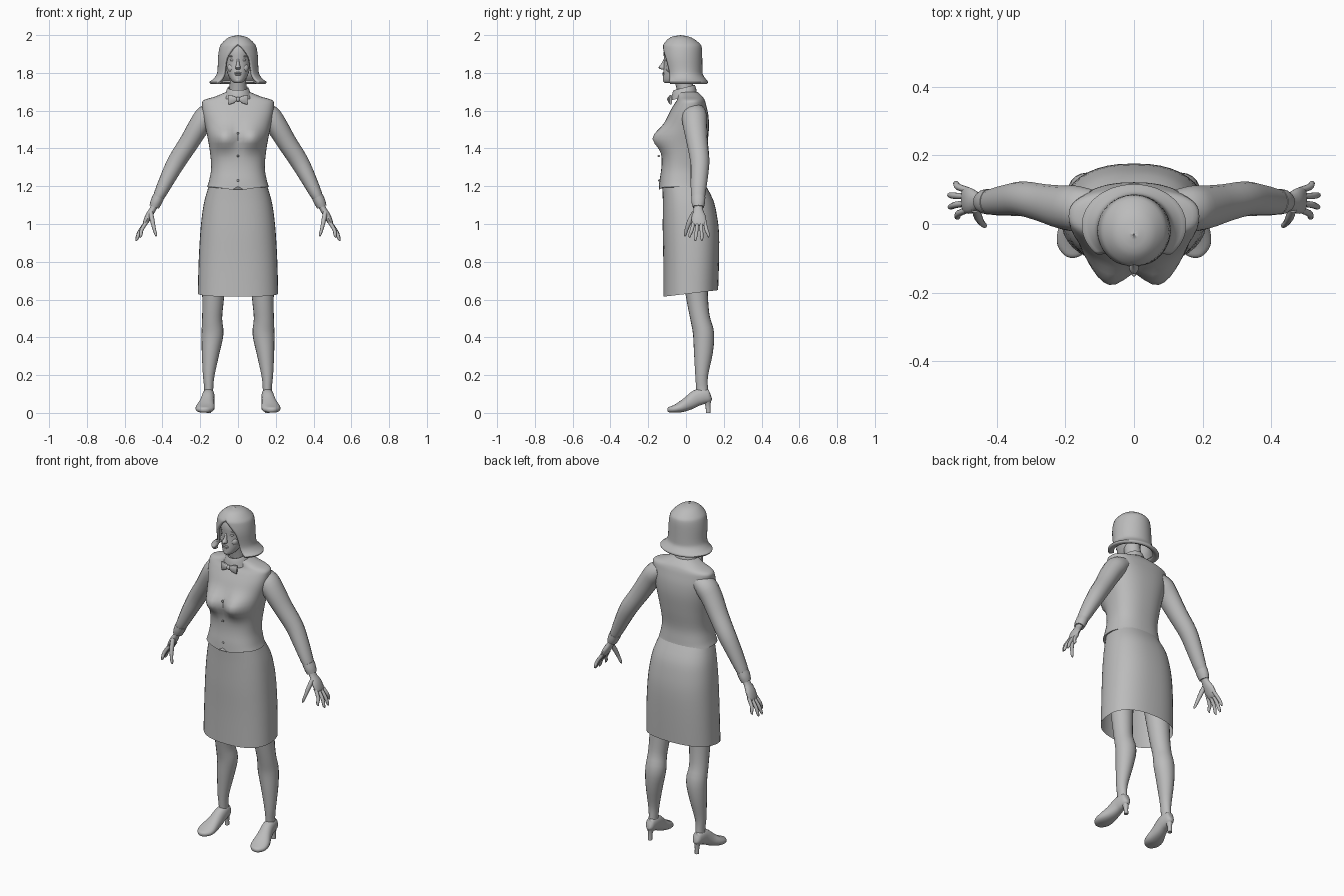
import bpy, bmesh, math
from mathutils import Vector

grey = bpy.data.materials.new("grey")
grey.diffuse_color = (0.5, 0.5, 0.5, 1)


def finish(name, bm):
    bmesh.ops.remove_doubles(bm, verts=bm.verts, dist=0.0002)
    bmesh.ops.recalc_face_normals(bm, faces=bm.faces)
    me = bpy.data.meshes.new(name)
    bm.to_mesh(me)
    bm.free()
    me.materials.append(grey)
    ob = bpy.data.objects.new(name, me)
    bpy.context.collection.objects.link(ob)
    return ob


def spline(pts, sub):
    """Smooth curve through tuples of any length."""
    out = []
    for i in range(len(pts) - 1):
        a, b = pts[max(i - 1, 0)], pts[i]
        c, d = pts[i + 1], pts[min(i + 2, len(pts) - 1)]
        for k in range(sub):
            t = k / sub
            out.append([q + 0.5 * t * (r - p + t * (2 * p - 5 * q + 4 * r - s + t * (3 * (q - r) + s - p)))
                        for p, q, r, s in zip(a, b, c, d)])
    return out + [list(pts[-1])]


def tube(name, pts, ref=(0, 1, 0), flat=False, sides=16, n=2.0, sub=3, caps=True, side=1, deform=None):
    """Loft of ovals; each point is x, y, z, half width, half depth along ref."""
    rows, rings, bm = spline(pts, sub), [], bmesh.new()
    ref = Vector(ref)
    for i, row in enumerate(rows):
        c = Vector(row[:3])
        if flat:
            u, v = Vector((1, 0, 0)), ref
        else:
            t = (Vector(rows[min(i + 1, len(rows) - 1)][:3]) - Vector(rows[max(i - 1, 0)][:3])).normalized()
            v = (ref - t * ref.dot(t)).normalized()
            u = t.cross(v)
        ring = []
        for k in range(sides):
            a = 2 * math.pi * k / sides
            ca, sa = math.cos(a), math.sin(a)
            p = c + u * math.copysign(abs(ca) ** (2 / n), ca) * row[3] \
                  + v * math.copysign(abs(sa) ** (2 / n), sa) * row[4]
            if deform:
                deform(p)
            p.x *= side
            ring.append(bm.verts.new(p))
        rings.append(ring)
    for r0, r1 in zip(rings, rings[1:]):
        for k in range(sides):
            j = (k + 1) % sides
            bm.faces.new((r0[k], r0[j], r1[j], r1[k]))
    if caps:
        bm.faces.new(rings[0])
        bm.faces.new(rings[-1])
    return finish(name, bm)


def ball(name, loc, size):
    bm = bmesh.new()
    bmesh.ops.create_uvsphere(bm, u_segments=14, v_segments=8, radius=1)
    for v in bm.verts:
        v.co = Vector([l + s * c for l, s, c in zip(loc, size, v.co)])
    return finish(name, bm)


# skirt, open below, hem rising to the back
def skirt_hem(p):
    p.z += max(0, 1 - (p.z - 0.615) / 0.3) * 0.035 * (p.y + 0.12) / 0.29


tube("skirt", [(0, .025, .615, .213, .145), (0, .0275, .8, .208, .1475), (0, .026, .95, .2, .149),
               (0, .02, 1.05, .19, .143), (0, .01, 1.13, .176, .133), (0, -.012, 1.21, .152, .113)],
     flat=True, sides=40, n=2.4, caps=False, deform=skirt_hem)


# fitted vest with bust and a notched front hem
def vest_shape(p):
    low = max(0, 1 - (p.z - 1.19) / 0.05)
    if p.y < 0:
        p.z -= low * 0.02 * max(0, 1 - abs(p.x) / 0.12)
        if abs(p.x) < 0.012:
            p.z += low * 0.025
    w = min(1, max(0, -p.y / 0.06))
    p.y -= w * 0.063 * math.exp(-((abs(p.x) - .075) / .07) ** 2 - ((p.z - 1.455) / .06) ** 2)


tube("vest", [(0, -.02, 1.195, .164, .124), (0, -.02, 1.23, .153, .12), (0, -.017, 1.30, .142, .113),
              (0, -.008, 1.40, .151, .118), (0, .002, 1.50, .17, .119), (0, .011, 1.57, .184, .108),
              (0, .02, 1.625, .19, .088), (0, .025, 1.655, .182, .074), (0, .02, 1.675, .12, .067),
              (0, .005, 1.70, .06, .055)],
     flat=True, sides=48, n=2.4, sub=4, deform=vest_shape)
for z, y in ((1.48, -.147), (1.36, -.144), (1.23, -.142)):
    ball("vest_button", (0, y, z), (.006, .006, .006))


# neck, tilted collar and bow tie
def collar_tilt(p):
    p.z += 0.25 * (p.y + .01)


tube("neck", [(0, .01, 1.66, .05, .05), (0, -.005, 1.72, .044, .046), (0, -.02, 1.80, .044, .05)], flat=True)
tube("collar", [(0, -.01, 1.672, .074, .068), (0, -.01, 1.70, .064, .064), (0, -.01, 1.722, .054, .056),
                (0, -.01, 1.715, .046, .048)], flat=True, sides=28, sub=2, caps=False, deform=collar_tilt)
ball("bow_knot", (0, -.088, 1.66), (.011, .012, .014))
for s in (1, -1):
    tube("bow_wing", [(.004, -.086, 1.66, .007, .009), (.025, -.086, 1.659, .009, .02),
                      (.05, -.08, 1.657, .007, .026)], ref=(0, 0, 1), sides=10, n=3, sub=2, side=s)

# head with face details
tube("head", [(0, -.087, 1.746, .016, .022), (0, -.077, 1.758, .034, .043), (0, -.047, 1.80, .057, .073),
              (0, -.03, 1.86, .069, .086), (0, -.028, 1.91, .072, .09), (0, -.025, 1.95, .066, .08),
              (0, -.025, 1.978, .035, .045)], flat=True, sides=28)
tube("nose", [(0, -.108, 1.882, .005, .006), (0, -.118, 1.85, .008, .012), (0, -.126, 1.828, .014, .02),
              (0, -.118, 1.818, .009, .012)], flat=True, sides=12)
ball("upper_lip", (0, -.118, 1.799), (.021, .008, .005))
ball("lower_lip", (0, -.116, 1.791), (.017, .009, .006))
ball("chin", (0, -.106, 1.762), (.019, .016, .016))
for s in (1, -1):
    ball("eye", (s * .029, -.1, 1.868), (.013, .011, .007))
    ball("eyebrow", (s * .031, -.103, 1.888), (.018, .008, .004))
    ball("cheek", (s * .034, -.084, 1.826), (.022, .022, .025))

# bobbed hair: z, half width, half depth, centre y, half angle of the face opening
hair_rows = spline([(2.0, .001, .001, -.03, 0), (1.988, .05, .055, -.028, 0), (1.955, .087, .095, -.022, 0),
                    (1.93, .099, .104, -.02, 14), (1.88, .106, .106, -.02, 34), (1.82, .108, .102, -.015, 41),
                    (1.79, .114, .102, -.012, 42), (1.767, .132, .112, -.006, 43), (1.752, .152, .12, -.004, 45),
                    (1.741, .14, .112, -.004, 46), (1.75, .112, .095, -.006, 46)], 3)
bm, cols, grid = bmesh.new(), 44, []
for z, rx, ry, cy, gap in hair_rows:
    g = math.radians(max(gap, 0))
    angles = [g + (2 * math.pi - 2 * g) * k / cols for k in range(cols + 1)]
    grid.append([bm.verts.new((rx * math.sin(a), cy - ry * math.cos(a), z)) for a in angles])
for r0, r1 in zip(grid, grid[1:]):
    for k in range(cols):
        bm.faces.new((r0[k], r0[k + 1], r1[k + 1], r1[k]))
hair = finish("hair", bm)
mod = hair.modifiers.new("thickness", "SOLIDIFY")
mod.thickness, mod.offset = 0.012, -1

for s in (1, -1):
    # sleeve, cuff and hand
    tube("sleeve", [(.12, .045, 1.60, .045, .055), (.165, .045, 1.572, .06, .066), (.205, .048, 1.52, .057, .064),
                    (.26, .06, 1.43, .052, .056), (.322, .073, 1.335, .049, .051), (.368, .07, 1.25, .042, .046),
                    (.41, .065, 1.165, .033, .039), (.428, .065, 1.13, .026, .034)], side=s)
    tube("cuff", [(.421, .065, 1.143, .031, .037), (.434, .065, 1.115, .03, .036), (.444, .065, 1.09, .026, .03)],
         side=s)
    tube("palm", [(.438, .065, 1.105, .019, .024), (.453, .065, 1.075, .017, .025), (.474, .067, 1.04, .018, .037),
                  (.491, .07, 1.005, .013, .038), (.497, .07, .992, .007, .032)], side=s)
    for y, tip in ((.042, (.52, .02, .928)), (.061, (.54, .05, .91)),
                   (.08, (.541, .084, .912)), (.098, (.524, .118, .93))):
        x, ty, z = tip
        tube("finger", [(.482, y, 1.015, .01, .009), ((.488 + x) / 2 + .006, (y + ty) / 2, (1.01 + z) / 2, .01, .0095),
                        (x - .006, ty, z + .014, .008, .008), (x, ty, z, .003, .003)], sides=10, side=s)
    tube("thumb", [(.462, .045, 1.06, .012, .014), (.454, .022, 1.02, .012, .014), (.444, .004, .975, .009, .01),
                   (.435, -.004, .945, .007, .008), (.432, -.006, .935, .003, .003)], sides=10, side=s)

    # leg
    tube("leg", [(.125, .04, .80, .07, .07), (.132, .06, .60, .057, .057), (.137, .075, .50, .053, .052),
                 (.135, .093, .42, .058, .056), (.145, .092, .32, .047, .05), (.155, .083, .20, .031, .034),
                 (.155, .085, .13, .024, .031), (.157, .09, .07, .026, .032)], sides=20, side=s)

    # shoe with a slim heel
    def flat_sole(p):
        p.z = max(p.z, 0.002)

    tube("shoe", [(.155, .132, .09, .012, .018), (.155, .122, .088, .024, .034), (.156, .09, .088, .031, .042),
                  (.158, .055, .078, .034, .043), (.164, .015, .052, .04, .037), (.173, -.03, .03, .05, .028),
                  (.177, -.065, .02, .046, .02), (.178, -.09, .016, .026, .014), (.178, -.098, .015, .008, .006)],
         ref=(0, 0, 1), sides=20, n=2.3, side=s, deform=flat_sole)
    tube("shoe_heel", [(.155, .108, .075, .023, .026), (.155, .116, .04, .013, .014), (.155, .118, 0, .012, .013)],
         flat=True, sides=12, side=s)

# smooth shading with crisp edges
for ob in bpy.data.objects:
    ob.select_set(True)
    bpy.context.view_layer.objects.active = ob
bpy.ops.object.shade_smooth_by_angle(angle=math.radians(45))
